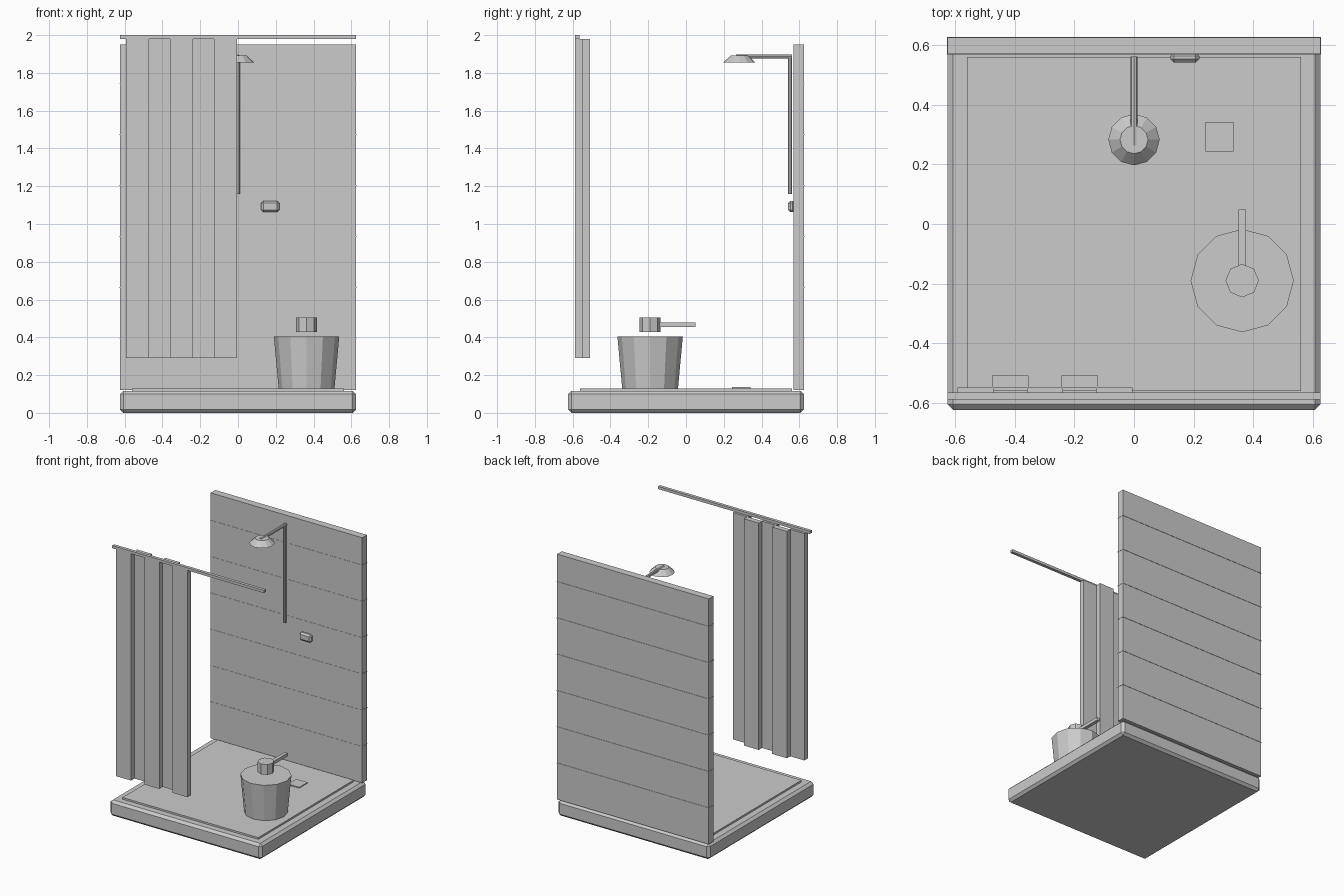
import bpy, bmesh
from math import pi
from mathutils import Matrix

if "Cube" in bpy.data.objects:
    bpy.data.objects.remove(bpy.data.objects["Cube"])


def finish(bm, name):
    bmesh.ops.recalc_face_normals(bm, faces=bm.faces)
    mesh = bpy.data.meshes.new(name)
    bm.to_mesh(mesh)
    bm.free()
    obj = bpy.data.objects.new(name, mesh)
    bpy.context.collection.objects.link(obj)
    return obj


def box(name, x, y, z, chamfer=0):
    """Box from (min, max) ranges, optionally chamfered."""
    bm = bmesh.new()
    size = [b - a for a, b in (x, y, z)]
    mid = [(a + b) / 2 for a, b in (x, y, z)]
    bmesh.ops.create_cube(bm, size=1,
                          matrix=Matrix.Translation(mid) @ Matrix.Diagonal((*size, 1)))
    if chamfer:
        bmesh.ops.bevel(bm, geom=bm.edges[:], offset=chamfer, segments=1,
                        affect='EDGES', profile=0.5)
    return finish(bm, name)


def cone(name, center, r_bottom, r_top, depth, sides, rot_x=0):
    bm = bmesh.new()
    bmesh.ops.create_cone(bm, cap_ends=True, segments=sides, radius1=r_bottom,
                          radius2=r_top, depth=depth,
                          matrix=Matrix.Translation(center) @ Matrix.Rotation(rot_x, 4, 'X'))
    return finish(bm, name)


# Shower tray and raised floor
box("shower_tray", (-.625, .625), (-.624, .624), (0, .117), .018)
box("tray_floor", (-.56, .56), (-.561, .561), (.11, .13))
box("drain", (.24, .334), (.244, .342), (.125, .137))

# Back wall with thin joint lines
box("back_wall", (-.625, .625), (.57, .625), (.122, 1.95))
for i in range(6):
    z = .393 + .2703 * i
    box(f"wall_joint_{i + 1}", (-.627, .627), (.5685, .6275), (z - .002, z + .002))

# Curtain rail and alternating curtain folds
box("curtain_rail", (-.625, .625), (-.588, -.565), (1.98, 2.0))
for i in range(5):
    cx = -.531 + .1163 * i
    y = (-.588, -.548) if i % 2 == 0 else (-.548, -.509)
    box(f"curtain_fold_{i + 1}", (cx - .061, cx + .061), y, (.29, 1.98))

# Shower pipe, arm and head
cone("riser_pipe", (0, .551, 1.522), .011, .011, .725, 8)
cone("shower_arm", (0, .413, 1.886), .011, .011, .298, 8, pi / 2)
cone("shower_head", (0, .283, 1.873), .086, .047, .038, 12)

# Soap block on the wall
box("wall_soap", (.122, .219), (.541, .576), (1.063, 1.122), .012)

# Pump bottle
cone("bottle_body", (.363, -.19, .2625), .147, .173, .285, 12)
cone("pump_cap", (.363, -.19, .467), .056, .056, .077, 8)
box("pump_spout", (.351, .376), (-.19, .049), (.455, .479))
